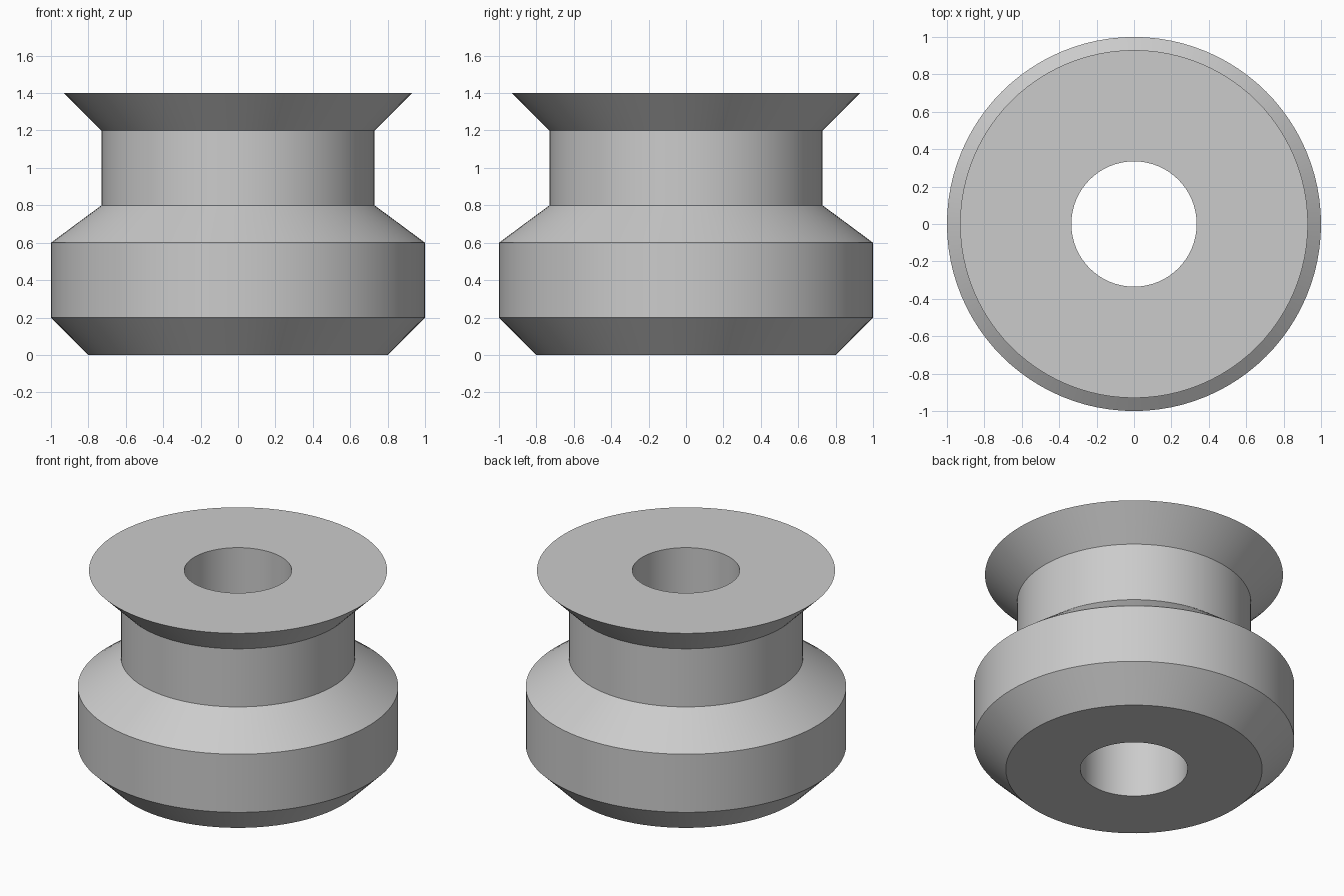
import bpy
import bmesh
from math import cos, sin, tau, radians

default_cube = bpy.data.objects.get("Cube")
if default_cube:
    bpy.data.objects.remove(default_cube, do_unlink=True)

SEGMENTS = 96
BORE = 0.335

# Closed cross-section (radius, height), from the bore outwards and up
PROFILE = [
    (BORE, 0), (0.8, 0), (1, 0.2), (1, 0.6),
    (0.73, 0.8), (0.73, 1.2), (0.93, 1.4), (BORE, 1.4),
]


def make_material(name, colour):
    mat = bpy.data.materials.new(name)
    mat.use_nodes = True
    mat.diffuse_color = colour
    mat.node_tree.nodes["Principled BSDF"].inputs["Base Color"].default_value = colour
    return mat


def lathe(name, profile, material):
    """Revolve a closed profile around the z axis."""
    bm = bmesh.new()
    rings = []
    for i in range(SEGMENTS):
        a = tau * i / SEGMENTS
        rings.append([bm.verts.new((r * cos(a), r * sin(a), z)) for r, z in profile])
    for i, ring in enumerate(rings):
        following = rings[(i + 1) % SEGMENTS]
        for j in range(len(profile)):
            k = (j + 1) % len(profile)
            bm.faces.new((ring[j], following[j], following[k], ring[k]))
    bmesh.ops.recalc_face_normals(bm, faces=bm.faces)
    mesh = bpy.data.meshes.new(name)
    bm.to_mesh(mesh)
    bm.free()
    mesh.materials.append(material)
    obj = bpy.data.objects.new(name, mesh)
    bpy.context.collection.objects.link(obj)
    return obj


# Flanged bushing with a through bore
grey = make_material("light grey", (0.6, 0.6, 0.6, 1))
bushing = lathe("flanged_bushing", PROFILE, grey)

# Smooth round walls, sharp rims
bpy.ops.object.select_all(action="DESELECT")
bushing.select_set(True)
bpy.context.view_layer.objects.active = bushing
bpy.ops.object.shade_smooth_by_angle(angle=radians(25))
